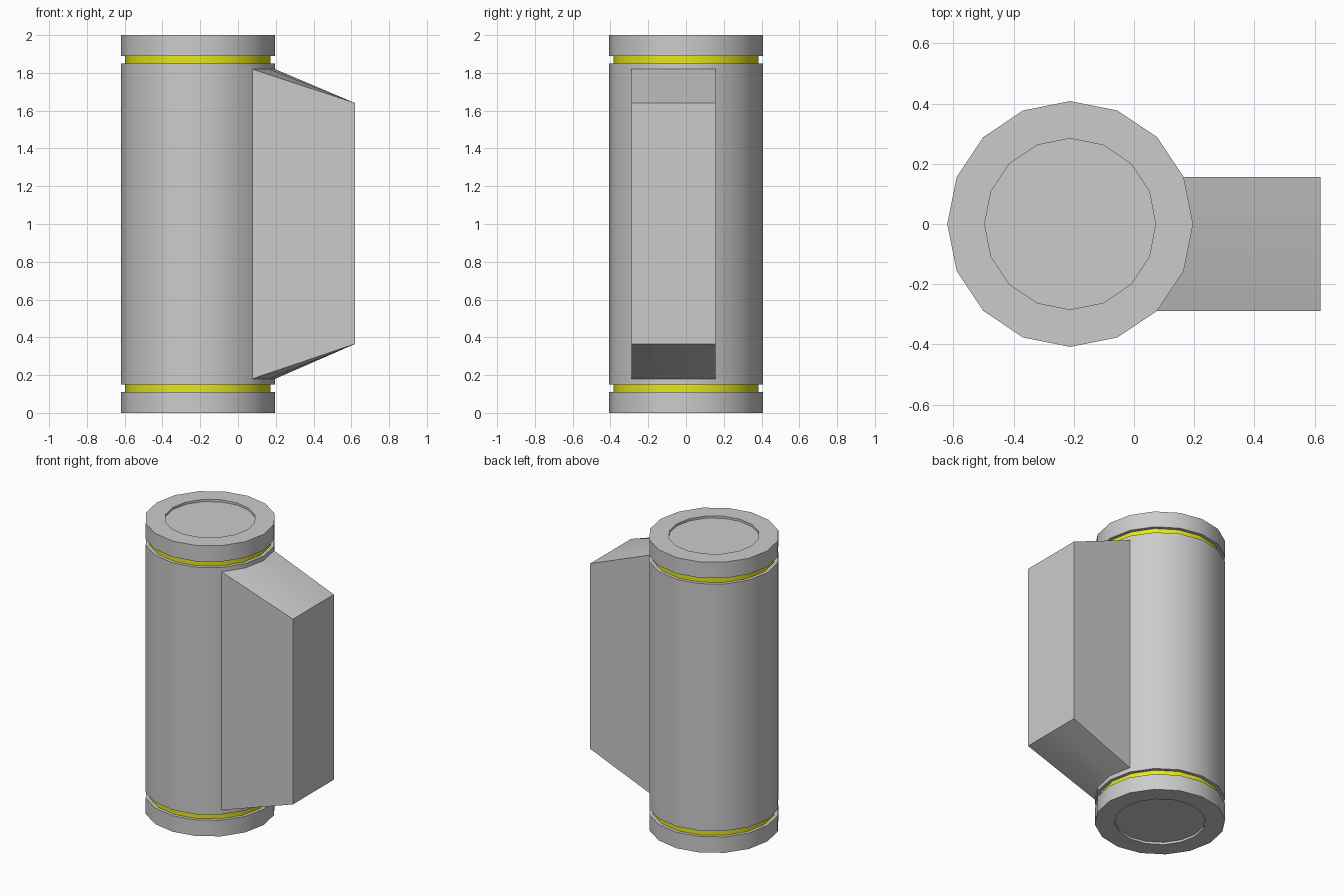
import bpy, bmesh
from math import sin, cos, pi, radians

if "Cube" in bpy.data.objects:
    bpy.data.objects.remove(bpy.data.objects["Cube"])

SIDES = 16
CX = -0.212          # axis of the tank
R = 0.408            # outer radius
R_GROOVE = 0.385     # radius of the yellow bands
R_RECESS = 0.284     # radius of the sunken end discs


def finish(bm, name, material=None):
    bmesh.ops.recalc_face_normals(bm, faces=bm.faces)
    mesh = bpy.data.meshes.new(name)
    bm.to_mesh(mesh)
    bm.free()
    obj = bpy.data.objects.new(name, mesh)
    bpy.context.collection.objects.link(obj)
    if material:
        mesh.materials.append(material)
    bpy.ops.object.select_all(action='DESELECT')
    obj.select_set(True)
    bpy.context.view_layer.objects.active = obj
    bpy.ops.object.shade_smooth_by_angle(angle=radians(30))
    return obj


def lathe(profile, cap_first=False, cap_last=False):
    """Spin (radius, z) points about the tank axis; returns bmesh, rings, wall faces."""
    bm = bmesh.new()
    rings = [[bm.verts.new((CX + r * cos(2 * pi * i / SIDES),
                            r * sin(2 * pi * i / SIDES), z))
              for i in range(SIDES)] for r, z in profile]
    walls = []
    for a, b in zip(rings, rings[1:]):
        walls.append([bm.faces.new((a[i], a[(i + 1) % SIDES], b[(i + 1) % SIDES], b[i]))
                      for i in range(SIDES)])
    if cap_first:
        bm.faces.new(rings[0])
    if cap_last:
        bm.faces.new(rings[-1])
    return bm, rings, walls


yellow = bpy.data.materials.new("yellow")
yellow.diffuse_color = (0.8, 0.8, 0.01, 1)
yellow.use_nodes = True
yellow.node_tree.nodes["Principled BSDF"].inputs["Base Color"].default_value = yellow.diffuse_color

# End caps with shallow recess, and yellow bands, mirrored top and bottom
for label, flip in (("bottom", False), ("top", True)):
    def h(z):
        return 2 - z if flip else z
    bm, _, _ = lathe([(R_RECESS, h(0.015)), (R_RECESS, h(0)), (R, h(0)),
                      (R, h(0.11)), (R_GROOVE, h(0.11))], cap_first=True)
    finish(bm, label + "_end_cap")
    bm, _, _ = lathe([(R_GROOVE, h(0.11)), (R_GROOVE, h(0.15))])
    finish(bm, label + "_yellow_band", yellow)

# Main body; three wall facets are opened and drawn out into the side housing
bm, rings, walls = lathe([(R_GROOVE, 0.15), (R, 0.15), (R, 0.18),
                          (R, 1.82), (R, 1.85), (R_GROOVE, 1.85)])
for i in (-2, -1, 0):
    bm.faces.remove(walls[2][i])

columns = (-2, -1, 0, 1)
low = [rings[2][i] for i in columns]
high = [rings[3][i] for i in columns]
out_low = [bm.verts.new((0.62, v.co.y, 0.365)) for v in low]
out_high = [bm.verts.new((0.62, v.co.y, 1.64)) for v in high]
for k in range(3):
    for a, b in ((low, out_low), (out_low, out_high), (out_high, high)):
        bm.faces.new((a[k], a[k + 1], b[k + 1], b[k]))
for k in (0, 3):
    bm.faces.new((low[k], out_low[k], out_high[k], high[k]))
finish(bm, "body_with_side_housing")
